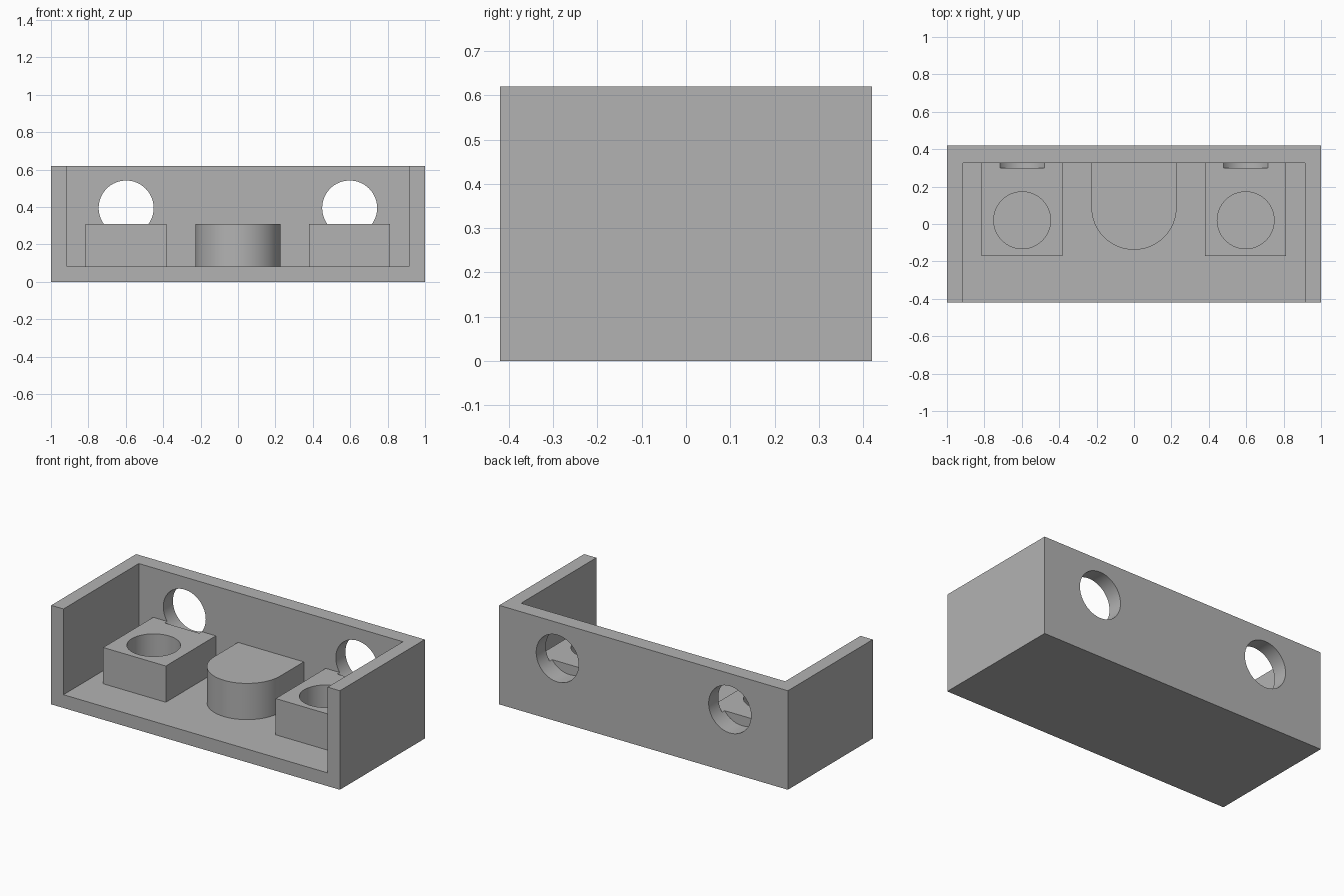
import bpy, bmesh
from math import pi, cos, sin
from mathutils import Matrix, Vector

default_cube = bpy.data.objects.get("Cube")
if default_cube:
    bpy.data.objects.remove(default_cube, do_unlink=True)

grey = bpy.data.materials.new("plain grey")
grey.use_nodes = True
colour = (0.45, 0.45, 0.45, 1)
grey.diffuse_color = colour
grey.node_tree.nodes["Principled BSDF"].inputs["Base Color"].default_value = colour

FLOOR, TOP, BLOCK_TOP = 0.083, 0.62, 0.31
SIDE, FRONT, BACK, INNER_BACK = 1.0, -0.42, 0.42, 0.325
INNER_SIDE = 0.915
EMBED = 0.01


def finish(name, bm):
    bmesh.ops.recalc_face_normals(bm, faces=bm.faces)
    mesh = bpy.data.meshes.new(name)
    bm.to_mesh(mesh)
    bm.free()
    obj = bpy.data.objects.new(name, mesh)
    bpy.context.collection.objects.link(obj)
    mesh.materials.append(grey)
    return obj


def box(name, low, high):
    low, high = Vector(low), Vector(high)
    bm = bmesh.new()
    place = Matrix.Translation((low + high) / 2) @ Matrix.Diagonal((*(high - low), 1))
    bmesh.ops.create_cube(bm, size=1, matrix=place)
    return finish(name, bm)


def cylinder(name, centre, radius, depth, turn=0):
    bm = bmesh.new()
    place = Matrix.Translation(centre) @ Matrix.Rotation(turn, 4, "X")
    bmesh.ops.create_cone(bm, cap_ends=True, segments=64, radius1=radius,
                          radius2=radius, depth=depth, matrix=place)
    return finish(name, bm)


def activate(obj):
    bpy.ops.object.select_all(action="DESELECT")
    obj.select_set(True)
    bpy.context.view_layer.objects.active = obj


def cut(obj, cutter):
    mod = obj.modifiers.new("cut", "BOOLEAN")
    mod.operation, mod.solver, mod.object = "DIFFERENCE", "EXACT", cutter
    activate(obj)
    bpy.ops.object.modifier_apply(modifier=mod.name)


# Open-fronted tray with floor, back and side walls
tray = box("tray", (-SIDE, FRONT, 0), (SIDE, BACK, TOP))
hollow = box("hollow_cutter", (-INNER_SIDE, FRONT - 1, FLOOR), (INNER_SIDE, INNER_BACK, TOP + 1))
cut(tray, hollow)
parts, cutters = [tray], [hollow]

# Socket blocks, each with a round well and a hole through the wall behind
for side, x in (("right", -0.598), ("left", 0.597)):
    block = box(side + "_socket_block", (x - 0.217, -0.17, FLOOR - EMBED),
                (x + 0.217, INNER_BACK + EMBED, BLOCK_TOP))
    well = cylinder(side + "_well_cutter", (x, 0.02, 0.3), 0.152, 1)
    wall_hole = cylinder(side + "_wall_hole_cutter", (x, 0.5, 0.395), 0.147, 0.4, pi / 2)
    cut(block, well)
    cut(block, wall_hole)
    cut(tray, wall_hole)
    parts.append(block)
    cutters += [well, wall_hole]

# Round-fronted centre block
bm = bmesh.new()
radius, steps = 0.228, 32
outline = [(radius, INNER_BACK + EMBED), (-radius, INNER_BACK + EMBED)]
outline += [(-radius * cos(pi * i / steps), 0.09 - radius * sin(pi * i / steps))
            for i in range(steps + 1)]
base = bm.faces.new([bm.verts.new((x, y, FLOOR - EMBED)) for x, y in outline])
raised = bmesh.ops.extrude_face_region(bm, geom=[base])["geom"]
bmesh.ops.translate(bm, vec=(0, 0, BLOCK_TOP - FLOOR + EMBED),
                    verts=[v for v in raised if isinstance(v, bmesh.types.BMVert)])
parts.append(finish("centre_block", bm))

for cutter in cutters:
    bpy.data.objects.remove(cutter, do_unlink=True)
for part in parts:
    activate(part)
    bpy.ops.object.shade_smooth_by_angle(angle=pi / 6)
